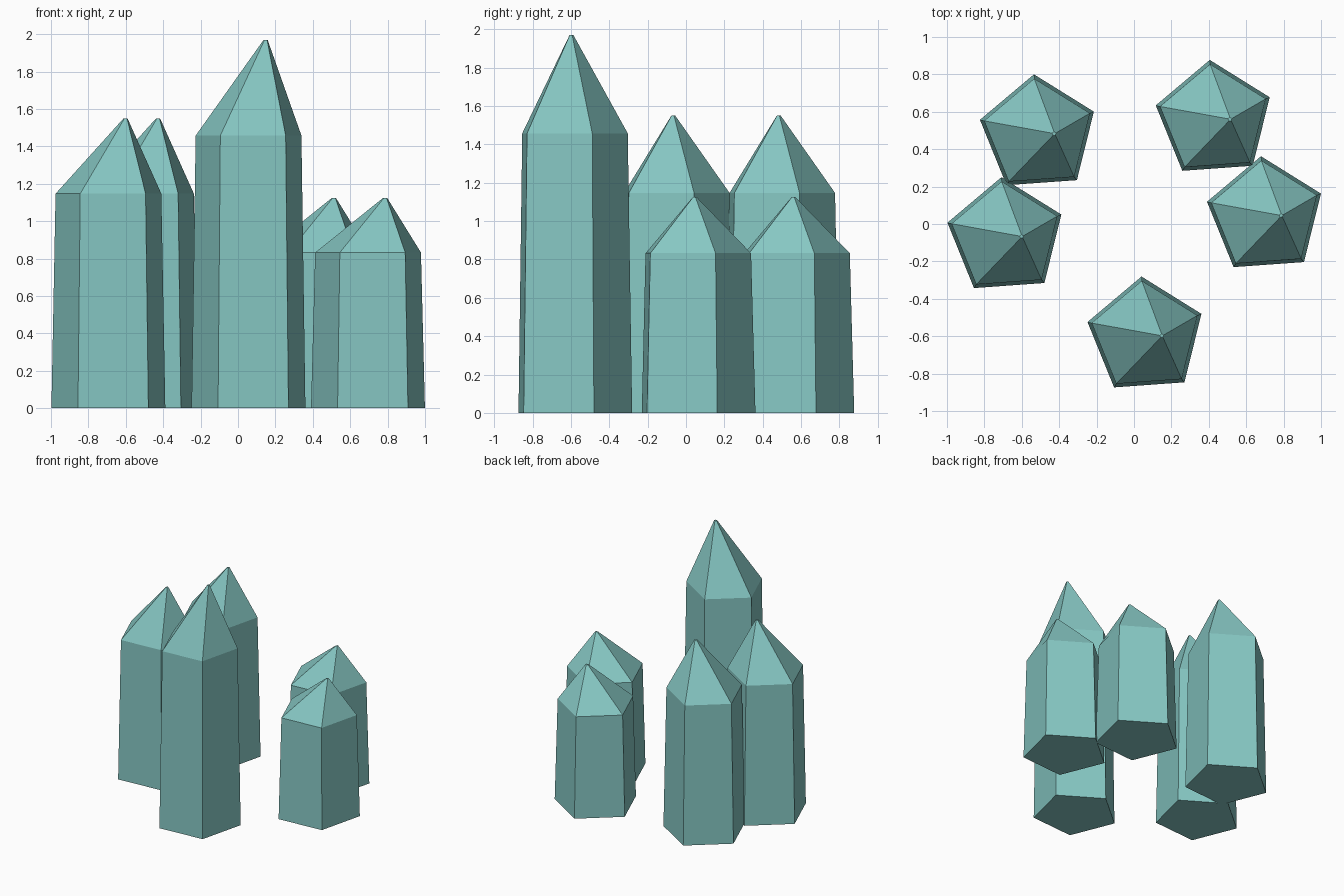
import bpy, bmesh, math

if "Cube" in bpy.data.objects:
    bpy.data.objects.remove(bpy.data.objects["Cube"])

SIDES = 5
START = math.radians(94.1)   # direction of the first corner
LEAN = (0.085, 0.003)        # tip offset from the base centre

teal = bpy.data.materials.new("pale_teal")
teal.diffuse_color = (0.238, 0.570, 0.545, 1)
teal.use_nodes = True
teal.node_tree.nodes["Principled BSDF"].inputs["Base Color"].default_value = teal.diffuse_color


def crystal(name, x, y, height):
    """Tapered five-sided column with an off-centre pointed cap."""
    bm = bmesh.new()
    # (radius, height, shift) for the base, shoulder and blunt tip
    levels = [(0.321, 0, 0), (0.298, height * 0.74, 0), (0.011, height, 1)]
    rings = []
    for r, z, shift in levels:
        ring = []
        for i in range(SIDES):
            a = START + i * math.tau / SIDES
            ring.append(bm.verts.new((r * math.cos(a) + shift * LEAN[0],
                                      r * math.sin(a) + shift * LEAN[1], z)))
        rings.append(ring)
    for low, high in zip(rings, rings[1:]):
        for i in range(SIDES):
            j = (i + 1) % SIDES
            bm.faces.new((low[i], low[j], high[j], high[i]))
    bm.faces.new(rings[0][::-1])
    bm.faces.new(rings[-1])
    mesh = bpy.data.meshes.new(name)
    bm.to_mesh(mesh)
    bm.free()
    mesh.materials.append(teal)
    obj = bpy.data.objects.new(name, mesh)
    obj.location = (x, y, 0)
    bpy.context.collection.objects.link(obj)


# Ring of crystals: one tall, two medium, two short
crystal("tall_front_crystal", 0.063, -0.601, 1.97)
crystal("medium_left_crystal", -0.686, -0.070, 1.55)
crystal("medium_back_left_crystal", -0.512, 0.480, 1.55)
crystal("short_back_right_crystal", 0.428, 0.557, 1.125)
crystal("short_right_crystal", 0.702, 0.042, 1.125)
